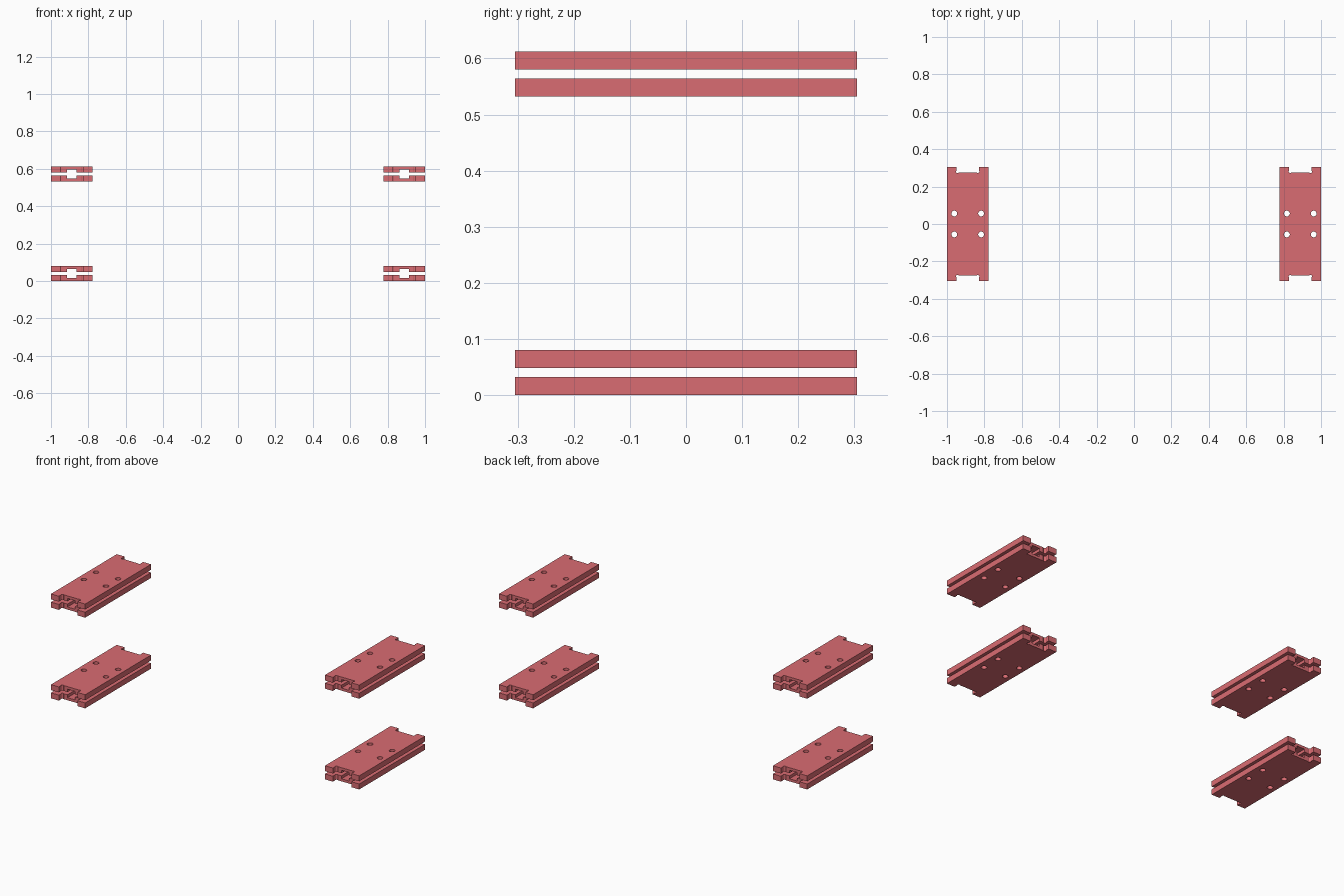
import bpy
from math import pi

if "Cube" in bpy.data.objects:
    bpy.data.objects.remove(bpy.data.objects["Cube"])

# Plate dimensions
W, L, T = 0.222, 0.61, 0.032
NOTCH_W, NOTCH_D = 0.12, 0.03
GROOVE_W, GROOVE_D = 0.05, 0.017

mat = bpy.data.materials.new("red_plate")
mat.diffuse_color = (0.70, 0.15, 0.17, 1)
mat.use_nodes = True
mat.node_tree.nodes["Principled BSDF"].inputs["Base Color"].default_value = mat.diffuse_color


def box(name, size, loc):
    bpy.ops.mesh.primitive_cube_add(size=1, location=loc)
    o = bpy.context.object
    o.name = name
    o.scale = size
    bpy.ops.object.transform_apply(location=True, rotation=False, scale=True)
    return o


def rod(name, r, x, y, sides):
    bpy.ops.mesh.primitive_cylinder_add(vertices=sides, radius=r, depth=0.2, location=(x, y, 0))
    o = bpy.context.object
    o.name = name
    return o


# Master plate, resting on z = 0 with its groove facing up
plate = box("clamp_plate", (W, L, T), (0, 0, T / 2))
plate.data.materials.append(mat)

# Cable groove running the full length of the inner face
cutters = [box("groove_cutter", (GROOVE_W, L + 0.2, 2 * GROOVE_D), (0, 0, T))]
for sy in (-1, 1):
    # End notch with rounded corner reliefs
    cutters.append(box("notch_cutter", (NOTCH_W, 2 * NOTCH_D, 0.2), (0, sy * L / 2, 0)))
    for sx in (-1, 1):
        cutters.append(rod("relief_cutter", 0.008, sx * (NOTCH_W / 2 - 0.0055),
                           sy * (L / 2 - NOTCH_D + 0.0055), 16))
        # Bolt holes
        cutters.append(rod("bolt_hole_cutter", 0.0155, sx * 0.0715, sy * 0.056, 24))

for c in cutters:
    c.hide_render = True
    m = plate.modifiers.new(c.name, 'BOOLEAN')
    m.operation = 'DIFFERENCE'
    m.solver = 'EXACT'
    m.object = c

# Bake the cuts and discard the helpers
dg = bpy.context.evaluated_depsgraph_get()
mesh = bpy.data.meshes.new_from_object(plate.evaluated_get(dg))
mesh.name = "clamp_plate"
for o in cutters + [plate]:
    bpy.data.objects.remove(o, do_unlink=True)
mesh.materials.clear()
mesh.materials.append(mat)


def place(name, x, z, flipped):
    o = bpy.data.objects.new(name, mesh)
    o.location = (x, 0, z)
    if flipped:
        o.rotation_euler = (0, pi, 0)
    bpy.context.collection.objects.link(o)
    return o


# Four clamp pairs: left and right, low and high; grooves face each other
for side, sx in (("left", -1), ("right", 1)):
    for level, z in (("low", 0.0), ("high", 0.532)):
        x = sx * (1 - W / 2)
        place(f"{side}_{level}_bottom_plate", x, z, False)
        place(f"{side}_{level}_top_plate", x, z + 0.08, True)

# Smooth hole walls, sharp plate edges
bpy.ops.object.select_all(action='DESELECT')
first = bpy.data.objects["left_low_bottom_plate"]
first.select_set(True)
bpy.context.view_layer.objects.active = first
bpy.ops.object.shade_smooth_by_angle(angle=pi / 6)
